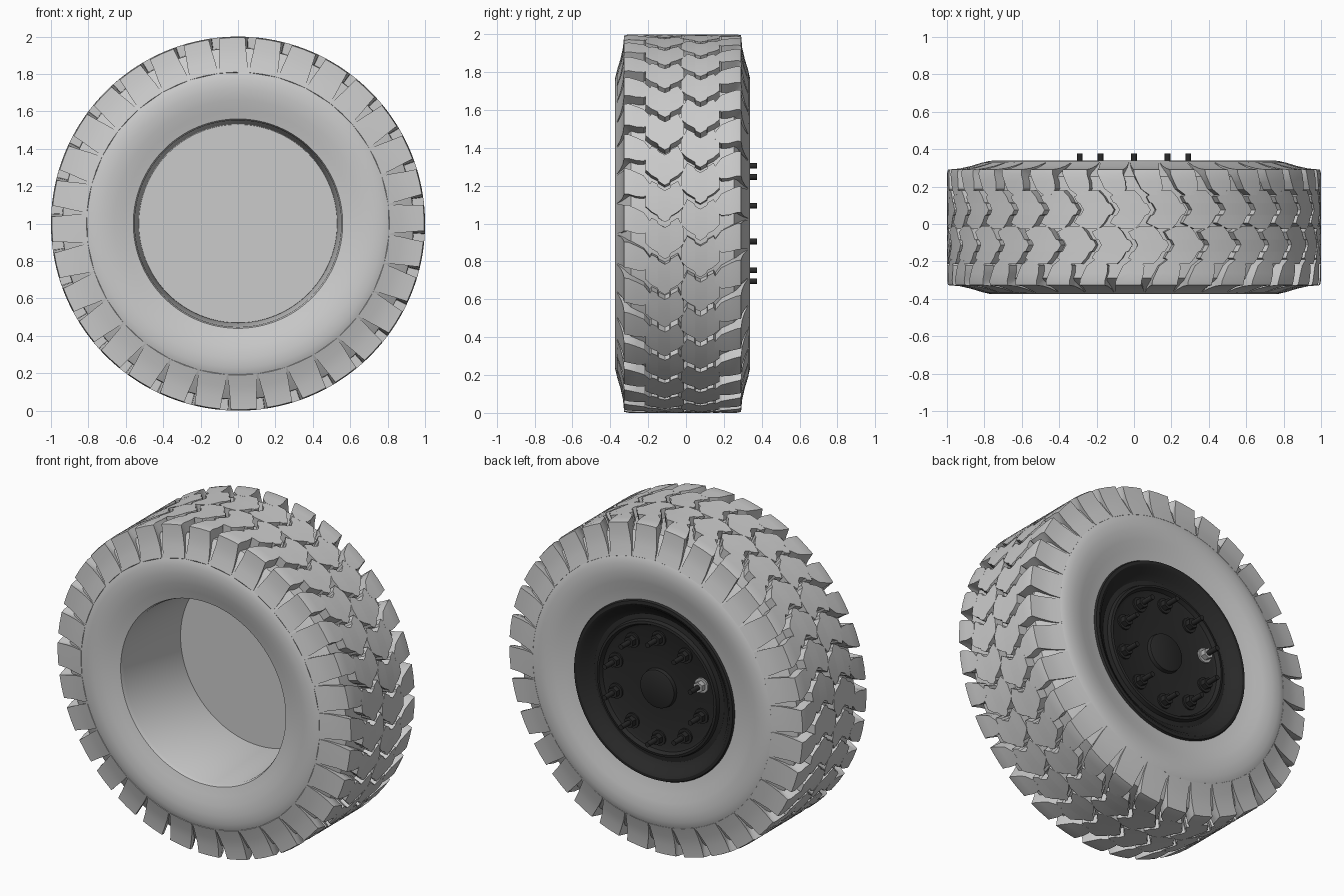
import bpy, bmesh
from math import pi, sin, cos, radians

if "Cube" in bpy.data.objects:
    bpy.data.objects.remove(bpy.data.objects["Cube"])

Y0 = -0.018          # tyre mid-plane
N = 32               # tread pitches around the wheel
PITCH = 2 * pi / N


def material(name, c):
    m = bpy.data.materials.new(name)
    m.diffuse_color = (c, c, c, 1)
    m.use_nodes = True
    m.node_tree.nodes["Principled BSDF"].inputs["Base Color"].default_value = m.diffuse_color
    return m


BLACK = material("black_paint", 0.022)
STEEL = material("bare_steel", 0.45)


def polar(a, r, y):
    return (r * cos(a), y, 1 + r * sin(a))


def finish(bm, name, mat=None, angle=30):
    bmesh.ops.recalc_face_normals(bm, faces=bm.faces)
    me = bpy.data.meshes.new(name)
    bm.to_mesh(me)
    bm.free()
    ob = bpy.data.objects.new(name, me)
    bpy.context.collection.objects.link(ob)
    if mat:
        me.materials.append(mat)
    bpy.ops.object.select_all(action='DESELECT')
    ob.select_set(True)
    bpy.context.view_layer.objects.active = ob
    bpy.ops.object.shade_smooth_by_angle(angle=radians(angle))
    return ob


def lathe(name, profile, mat=None, closed=False, seg=128):
    """Revolve (radius, y) points about the wheel axle."""
    bm = bmesh.new()
    rings = [[bm.verts.new(polar(2 * pi * i / seg, r, y)) for i in range(seg)]
             for r, y in profile]
    pairs = list(zip(rings, rings[1:]))
    if closed:
        pairs.append((rings[-1], rings[0]))
    else:
        bm.faces.new(rings[-1])
    for a, b in pairs:
        for i in range(seg):
            j = (i + 1) % seg
            bm.faces.new((a[i], a[j], b[j], b[i]))
    return finish(bm, name, mat)


def loft(bm, sections):
    """Skin closed cross-sections given as (angle, radius, y) points."""
    rings = [[bm.verts.new(polar(*p)) for p in s] for s in sections]
    n = len(rings[0])
    for a, b in zip(rings, rings[1:]):
        for i in range(n):
            j = (i + 1) % n
            bm.faces.new((a[i], a[j], b[j], b[i]))
    bm.faces.new(rings[0])
    bm.faces.new(rings[-1])


def section(phase, side, lo, hi, v, r, vb, rb):
    """One slice of a tread block: top at (v, r), base at (vb, rb)."""
    y, yb = Y0 + side * v, Y0 + side * vb
    a, b = phase + lo, phase + hi
    return [(a, rb, yb), (a, r, y), ((a + b) / 2, r, y), (b, r, y), (b, rb, yb)]


# Tyre carcass: sidewalls, groove floor and inner barrel
half = [(0.61, 0.333), (0.66, 0.348), (0.72, 0.357), (0.77, 0.356),
        (0.81, 0.346), (0.86, 0.318), (0.90, 0.296), (0.938, 0.272)]
front = [(0.56, -0.338)] + [(r, Y0 - v) for r, v in half]
back = [(r, Y0 + v) for r, v in reversed(half)] + [(0.54, 0.303), (0.53, 0.20)]
barrel = [(0.552, -0.315)]
lathe("tyre_carcass", front + [(0.946, Y0)] + back + barrel, closed=True)

# Centre tread blocks: stepped chevrons in two interlocking rows (v, low, high)
chevron = [(-0.102, -0.035, 0.035), (-0.070, -0.066, 0.100),
           (-0.030, -0.090, 0.076), (-0.026, -0.106, 0.062),
           (0.000, -0.120, 0.048), (0.034, -0.098, 0.068),
           (0.038, -0.084, 0.082), (0.070, -0.066, 0.100),
           (0.102, -0.035, 0.040)]
LUG0 = radians(1.7)
bm = bmesh.new()
for side in (-1, 1):
    for i in range(N):
        ph = LUG0 + PITCH * (i + (0.5 if side < 0 else 0.0))
        loft(bm, [section(ph, side, lo, hi, 0.094 + v, 1.0, 0.094 + v, 0.93)
                  for v, lo, hi in chevron])
finish(bm, "tread_blocks", angle=20)

# Shoulder lugs: tread top, then a skirt running down the sidewall
# (low, high, v, r, base v, base r)
lug = [(-0.058, -0.015, 0.172, 1.0, 0.172, 0.93),
       (-0.085, 0.030, 0.205, 1.0, 0.205, 0.93),
       (-0.082, 0.050, 0.245, 1.0, 0.240, 0.92),
       (-0.070, 0.068, 0.285, 1.0, 0.265, 0.90),
       (-0.068, 0.070, 0.309, 0.995, 0.270, 0.88),
       (-0.076, 0.077, 0.315, 0.93, 0.280, 0.86),
       (-0.086, 0.087, 0.328, 0.872, 0.300, 0.83),
       (-0.094, 0.094, 0.347, 0.81, 0.320, 0.79)]
bm = bmesh.new()
for side in (-1, 1):
    for i in range(N):
        ph = LUG0 + PITCH * (i + (0.0 if side < 0 else 0.5))
        loft(bm, [section(ph, side, *s) for s in lug])
finish(bm, "shoulder_lugs", angle=25)

# Plain disc closing the barrel on the front side
lathe("inner_disc", [(0.531, 0.205), (0.531, 0.20)], seg=128)

# Dished rim with raised mounting ring and hub cap on the back
lathe("rim", [(0.531, 0.21), (0.545, 0.302), (0.538, 0.316), (0.52, 0.318),
              (0.50, 0.308), (0.475, 0.275), (0.44, 0.258), (0.412, 0.262),
              (0.405, 0.285), (0.39, 0.288), (0.378, 0.265), (0.36, 0.258),
              (0.118, 0.258), (0.114, 0.28), (0.106, 0.284)], BLACK)


# Wheel bolts: washer, hex nut and stud
def rod(name, ang, r, y0, y1, seg, mat):
    cx, _, cz = polar(ang, 0.305, 0)
    bpy.ops.mesh.primitive_cylinder_add(
        vertices=seg, radius=r, depth=y1 - y0,
        location=(cx, (y0 + y1) / 2, cz), rotation=(pi / 2, 0, 0))
    ob = bpy.context.object
    ob.name = name
    ob.data.materials.append(mat)
    bpy.ops.object.shade_smooth_by_angle(angle=radians(35))


for k in range(10):
    ang = radians(18 + 36 * k)
    bare = k == 4        # the one unpainted washer
    rod("washer", ang, 0.045, 0.25, 0.268, 24, STEEL if bare else BLACK)
    rod("nut", ang, 0.032, 0.26, 0.30, 6, STEEL if bare else BLACK)
    rod("stud", ang, 0.015, 0.26, 0.376, 16, BLACK)
